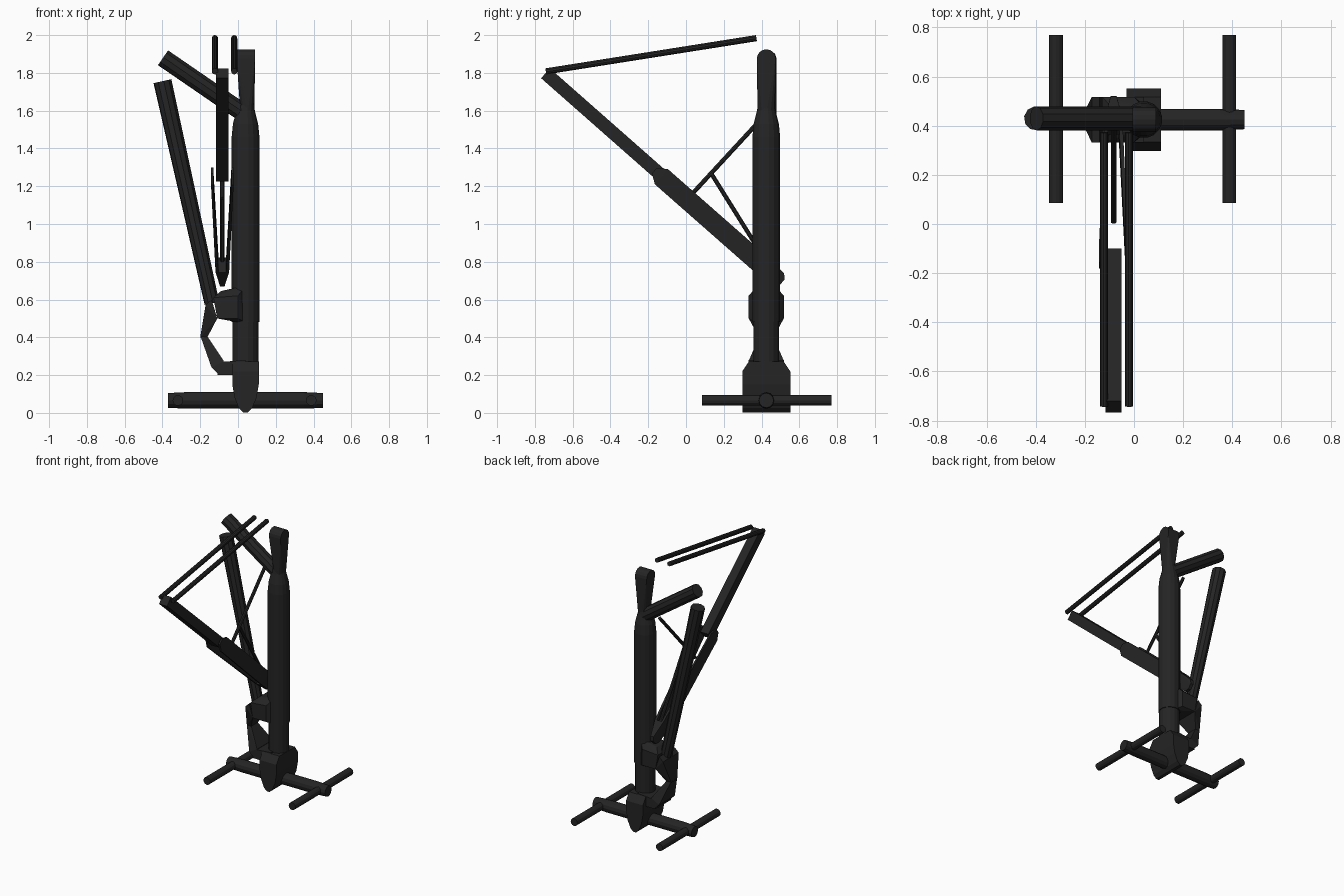
import bpy, bmesh, math
from mathutils import Vector

if "Cube" in bpy.data.objects:
    bpy.data.objects.remove(bpy.data.objects["Cube"])

mat = bpy.data.materials.new("charcoal metal")
mat.diffuse_color = (0.018, 0.018, 0.018, 1)
mat.use_nodes = True
mat.node_tree.nodes["Principled BSDF"].inputs["Base Color"].default_value = mat.diffuse_color
CX, CY = 0.04, 0.425       # strut axis
LX = -0.083                # drag brace plane


def finish(name, bm):
    bmesh.ops.recalc_face_normals(bm, faces=bm.faces)
    me = bpy.data.meshes.new(name)
    bm.to_mesh(me)
    bm.free()
    me.materials.append(mat)
    ob = bpy.data.objects.new(name, me)
    bpy.context.collection.objects.link(ob)
    return ob


def hull(name, pts):
    bm = bmesh.new()
    for p in pts:
        bm.verts.new(p)
    r = bmesh.ops.convex_hull(bm, input=bm.verts[:])
    junk = [v for v in set(r["geom_interior"] + r["geom_unused"]) if isinstance(v, bmesh.types.BMVert)]
    bmesh.ops.delete(bm, geom=junk, context='VERTS')
    bmesh.ops.dissolve_limit(bm, angle_limit=0.01, verts=bm.verts[:], edges=bm.edges[:])
    return finish(name, bm)


def tube(name, stations, n=12):
    """Round bar through (point, radius) stations on a straight axis."""
    bm = bmesh.new()
    d = (Vector(stations[-1][0]) - Vector(stations[0][0])).normalized()
    u = d.orthogonal().normalized()
    w = d.cross(u)
    rings = []
    for p, r in stations:
        rings.append([bm.verts.new(Vector(p) + r * (u * math.cos(a) + w * math.sin(a)))
                      for a in (2 * math.pi * (i + 0.5) / n for i in range(n))])
    for a, b in zip(rings, rings[1:]):
        for i in range(n):
            bm.faces.new((a[i], a[(i + 1) % n], b[(i + 1) % n], b[i]))
    bm.faces.new(rings[0])
    bm.faces.new(rings[-1])
    return finish(name, bm)


def section(y, z, xs, half):
    """Four corners of a drag brace section, square to the brace slope."""
    n = Vector((0, 0.663, 0.749)) * half
    return [Vector((x, y, z)) + s * n for x in xs for s in (-1, 1)]


def wedge(profile, hy):
    """Points (x, z) spread to +-hy about the strut plane."""
    return [(x, CY + s * hy, z) for x, z in profile for s in (-1, 1)]


# Main strut: outer cylinder with shoulder, and the sliding piston
tube("main_strut", [((CX, CY, z), r) for z, r in
                    ((0.48, 0.075), (1.46, 0.075), (1.53, 0.068), (1.60, 0.05), (1.63, 0.045))], 16)
tube("piston", [((CX, CY, 0.2), 0.07), ((CX, CY, 0.5), 0.07)], 16)

# Strut head: neck flaring to a rounded cross end
head = [(0.05 + 0.037 * math.cos(i * math.pi / 6), CY + 0.046 * math.sin(i * math.pi / 6), 1.58)
        for i in range(12)]
head += [(x, CY + 0.05 * math.cos(i * math.pi / 8), 1.875 + 0.05 * math.sin(i * math.pi / 8))
         for x in (-0.007, 0.09) for i in range(9)]
hull("strut_head", head)

# Side stays
tube("upper_side_stay", [((-0.397, CY + 0.005, 1.88), 0.049), ((0.04, CY + 0.005, 1.58), 0.049)], 10)
tube("long_side_stay", [((-0.40, CY + 0.005, 1.756), 0.049), ((-0.138, CY + 0.005, 0.58), 0.04)], 10)

# Bracket and torque links on the side of the strut
hull("upper_bracket", wedge([(0.04, 0.67), (-0.0, 0.665), (-0.09, 0.645)], 0.05)
     + wedge([(0.0, 0.62), (-0.13, 0.61), (-0.11, 0.50), (0.0, 0.50)], 0.093)
     + wedge([(0.04, 0.48), (0.0, 0.48)], 0.06))
hull("upper_torque_link", wedge([(-0.172, 0.57), (-0.14, 0.60), (-0.11, 0.50)], 0.093)
     + wedge([(-0.20, 0.40), (-0.165, 0.395)], 0.035))
hull("lower_torque_link", wedge([(-0.20, 0.41), (-0.165, 0.41)], 0.035)
     + wedge([(-0.14, 0.24), (-0.10, 0.20), (-0.075, 0.275)], 0.093))
hull("lower_bracket", wedge([(-0.11, 0.20), (-0.085, 0.27), (0.04, 0.28), (0.04, 0.2)], 0.093))

# Axle housing: rounded underside, sloped ends
under = [(0.07, 0.15), (0.058, 0.08), (0.035, 0.025), (0.012, 0.002)]
hull("axle_housing", wedge([(CX + s * x, z) for x, z in under + [(0.07, 0.22)] for s in (-1, 1)], 0.127)
     + wedge([(CX + s * 0.07, 0.272) for s in (-1, 1)], 0.092))

# Axle beam and the two wheel axles
tube("axle_beam", [((x, CY, 0.066), r) for x, r in
                   ((-0.37, 0.039), (-0.27, 0.044), (0.35, 0.044), (0.45, 0.039))], 12)
for side, x in (("left", -0.318), ("right", 0.388)):
    tube(side + "_wheel_axle", [((x, 0.085, 0.066), 0.028), ((x, 0.77, 0.066), 0.028)], 12)

# Drag brace: upper beam and two fork plates closing to a lug
hull("drag_brace_beam", section(-0.744, 1.798, (LX - 0.033, LX + 0.033), 0.035)
     + section(-0.122, 1.25, (LX - 0.033, LX + 0.033), 0.035))
for side, s in (("left", -1), ("right", 1)):
    a = (LX + s * 0.048, LX + s * 0.06)
    b = (LX + s * 0.02, LX + s * 0.036)
    hull(side + "_fork_plate", section(-0.167, 1.283, a, 0.02) + section(-0.13, 1.25, a, 0.053)
         + section(0.40, 0.784, b, 0.053))
hull("fork_lug", section(0.40, 0.784, (LX - 0.036, LX + 0.036), 0.053)
     + section(0.49, 0.704, (LX - 0.012, LX + 0.012), 0.045)
     + section(0.508, 0.69, (LX - 0.012, LX + 0.012), 0.02))

# Thin lock links
tube("upper_lock_link", [((LX, 0.01, 1.135), 0.012), ((LX, 0.43, 1.59), 0.012)], 8)
tube("lower_lock_link", [((LX, 0.135, 1.265), 0.012), ((LX, 0.475, 0.72), 0.012)], 8)

# Paired top rods
for side, x in (("left", -0.122), ("right", -0.02)):
    tube(side + "_top_rod", [((x, -0.742, 1.808), 0.0165), ((x, 0.373, 1.984), 0.0165)], 10)
